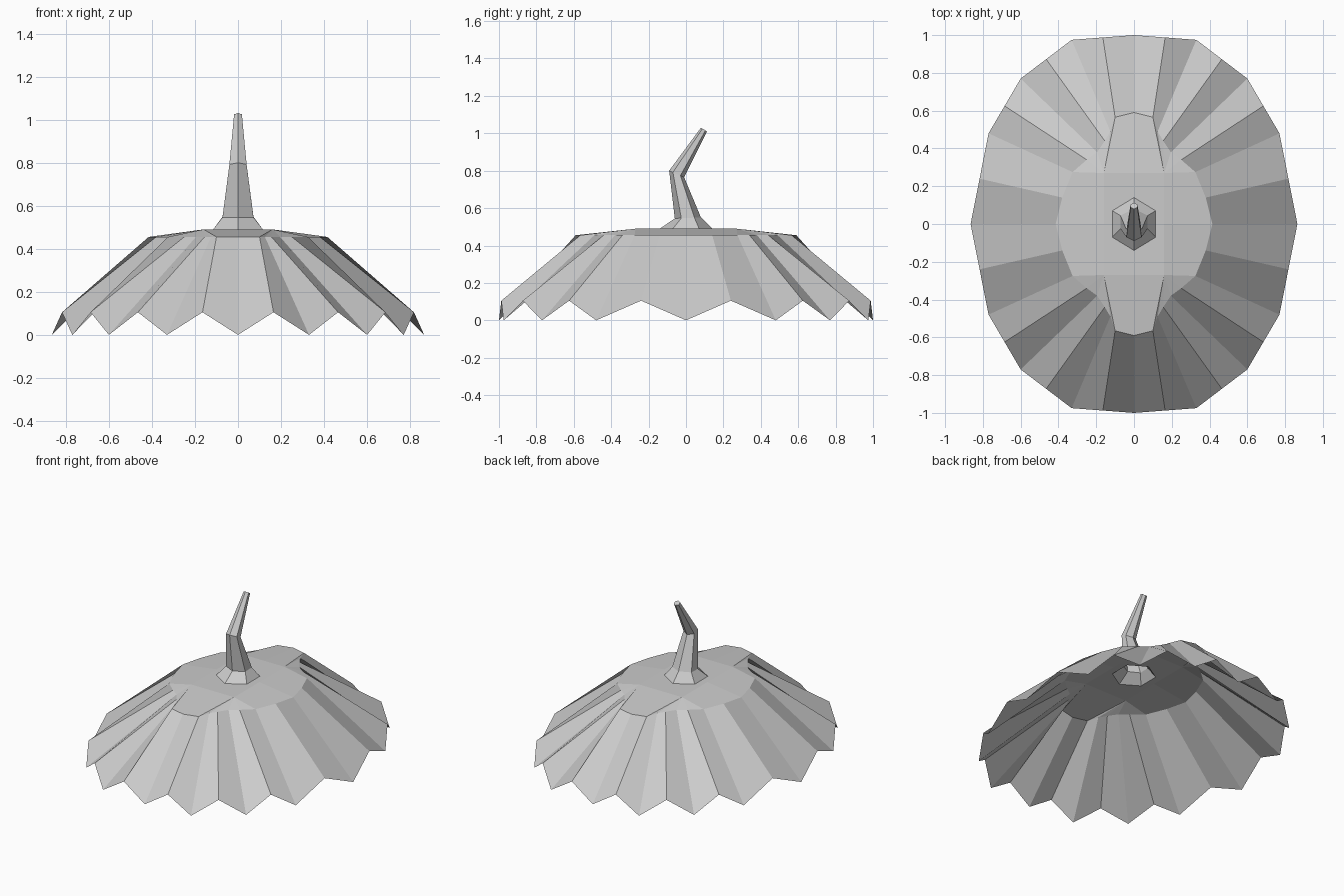
import bpy, bmesh, math

if "Cube" in bpy.data.objects:
    bpy.data.objects.remove(bpy.data.objects["Cube"])


def add_mesh(name, verts, faces):
    me = bpy.data.meshes.new(name)
    me.from_pydata(verts, [], faces)
    bm = bmesh.new()
    bm.from_mesh(me)
    bmesh.ops.recalc_face_normals(bm, faces=bm.faces)
    bm.to_mesh(me)
    bm.free()
    ob = bpy.data.objects.new(name, me)
    bpy.context.collection.objects.link(ob)
    return ob


# Pleated cap: one quadrant, mirrored on x and y
tips = [(0, 1), (.33, .975), (.60, .77), (.77, .48), (.865, 0)]
outer = []
for i, (x, y) in enumerate(tips):
    outer.append((x, y, 0))
    if i < 4:   # raised ridge halfway between two hanging tips
        outer.append(((x + tips[i + 1][0]) / 2, (y + tips[i + 1][1]) / 2, .105))
inner = [(x, y, .455) for x, y in
         [(0, .59), (.10, .565), (.125, .49), (.155, .44), (.195, .38),
          (.25, .34), (.325, .275), (.38, .14), (.415, 0)]]
n = len(inner)
# flat crown with a hole for the stem
crown = [(x, y, .49) for x, y in
         [(0, .14), (0, .27), (.16, .27), (.16, 0), (.115, 0), (.115, .07)]]
c = 2 * n
faces = [(i, i + 1, n + i + 1, n + i) for i in range(n - 1)]
faces.append(tuple(range(c, c + 6)))
faces.append((c + 1, n, n + 1, c + 2))
faces += [(c + 2, n + i, n + i + 1) for i in range(1, 6)]
faces.append((c + 2, n + 6, n + 7, n + 8, c + 3))
cap = add_mesh("pleated_cap", outer + inner + crown, faces)
mirror = cap.modifiers.new("mirror", 'MIRROR')
mirror.use_axis = (True, True, False)

# Bent six-sided stem: each ring is front (y, z), back (y, z), half width
rings = [((-.14, .49), (.14, .49), .115),
         ((-.06, .545), (.08, .55), .072),
         ((-.09, .80), (-.01, .765), .04),
         ((.08, 1.03), (.112, 1.01), .018)]
verts, faces = [], []
for (fy, fz), (by, bz), w in rings:
    for k in range(6):
        a = math.radians(60 * k)
        t = (1 + math.cos(a)) / 2
        verts.append((w * math.sin(a) / math.sin(math.pi / 3),
                      fy + (by - fy) * t, fz + (bz - fz) * t))
for r in range(len(rings) - 1):
    for k in range(6):
        m = (k + 1) % 6
        faces.append((6 * r + k, 6 * r + m, 6 * r + 6 + m, 6 * r + 6 + k))
faces.append(tuple(range(18, 24)))
add_mesh("stem", verts, faces)
